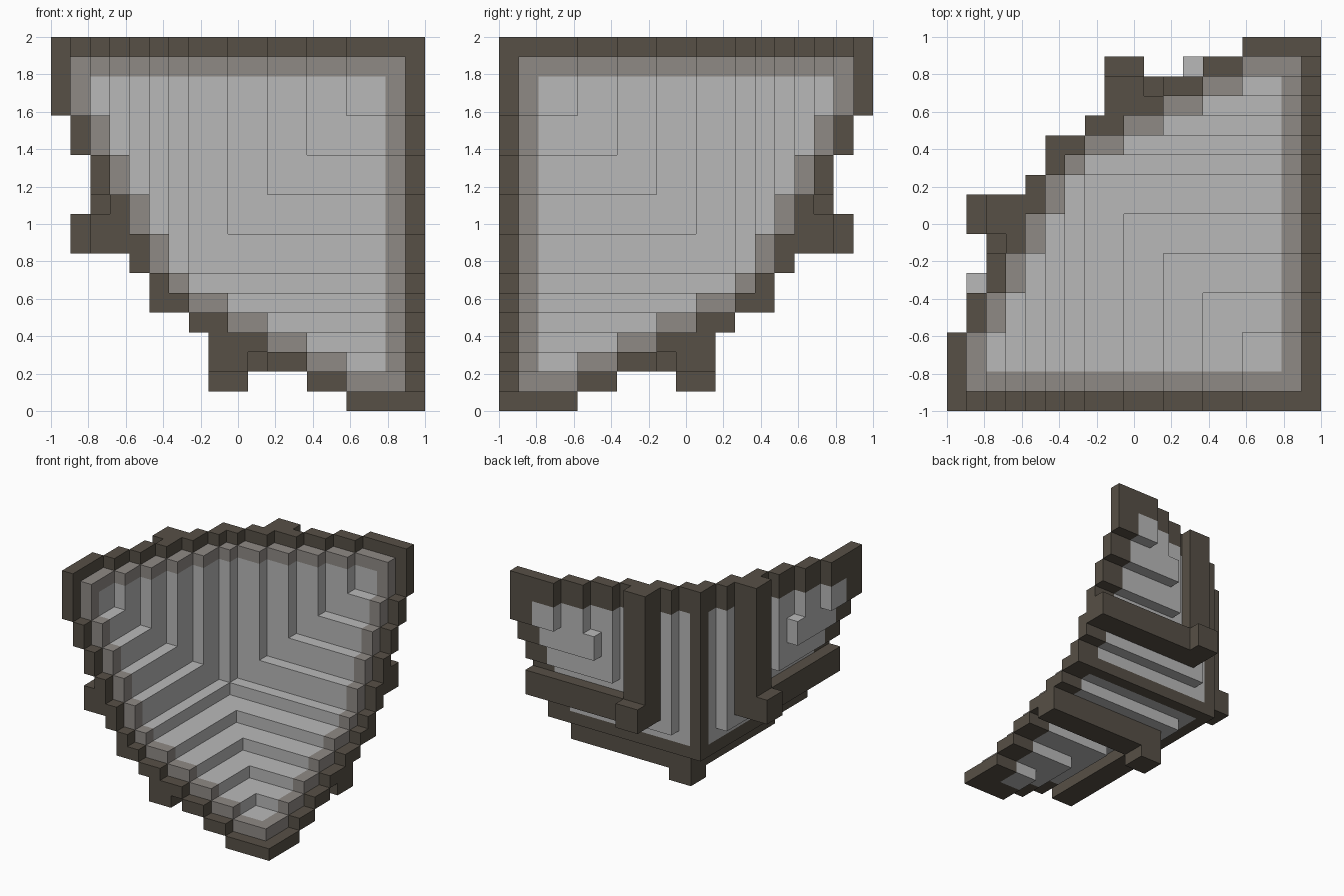
import bpy, bmesh
from itertools import product

if "Cube" in bpy.data.objects:
    bpy.data.objects.remove(bpy.data.objects["Cube"], do_unlink=True)

N = 19              # blocks along the longest side
U = 2.0 / N         # size of one block


def make_material(name, rgb):
    m = bpy.data.materials.new(name)
    m.use_nodes = True
    m.diffuse_color = (*rgb, 1)
    bsdf = next(n for n in m.node_tree.nodes if n.type == 'BSDF_PRINCIPLED')
    bsdf.inputs["Base Color"].default_value = (*rgb, 1)
    bsdf.inputs["Roughness"].default_value = 0.9
    return m


DARK, MID, LIGHT = 0, 1, 2
MATS = [make_material("dark_stone", (0.095, 0.080, 0.061)),
        make_material("warm_grey", (0.275, 0.254, 0.235)),
        make_material("light_grey", (0.485, 0.485, 0.485))]


def place(p):
    """Block units, counted from the near top corner, to world space."""
    return (1 - p[0] * U, -1 + p[1] * U, 2 - p[2] * U)


def finish(name, bm):
    mesh = bpy.data.meshes.new(name)
    bm.to_mesh(mesh)
    bm.free()
    for m in MATS:
        mesh.materials.append(m)
    ob = bpy.data.objects.new(name, mesh)
    bpy.context.collection.objects.link(ob)
    return ob


def quad(lo, hi, k, positive):
    """Corners of one side of the box lo..hi, facing along axis k."""
    i, j = (k + 1) % 3, (k + 2) % 3
    pts = []
    for di, dj in ((0, 0), (1, 0), (1, 1), (0, 1)):
        p = [0, 0, 0]
        p[k] = hi[k] if positive else lo[k]
        p[i] = hi[i] if di else lo[i]
        p[j] = hi[j] if dj else lo[j]
        pts.append(tuple(p))
    return pts if positive else pts[::-1]


def box(bm, lo, hi, mat):
    for k, pos in product(range(3), (False, True)):
        f = bm.faces.new([bm.verts.new(place(p)) for p in quad(lo, hi, k, pos)])
        f.material_index = mat


def vault(p, core, first):
    """Cube core with a stepped square tower on each of its three far sides."""
    top = max(p)
    if top < core:
        return True
    if sum(v >= core for v in p) > 1 and first >= core:
        return False
    rest = sorted(p)[1]
    step = top - first
    return 0 <= step < 5 and rest < 12 - 2 * step


def outer(p):
    return vault(p, 14, 14)


def hollow(p):
    # the rim layer is one block thick, the rest two
    return vault(p, 13, 13) if min(p) == 0 else vault(p, 12, 12)


def colour(p, outward):
    near = min(p)
    if outward:
        edge = sum(v >= 13 for v in p) > 1
        return DARK if near < 2 or edge else LIGHT
    return (DARK, MID, LIGHT)[min(near, 2)]


# Stepped shell
cells = {p for p in product(range(N), repeat=3) if outer(p) and not hollow(p)}
bm = bmesh.new()
verts = {}
for p in sorted(cells):
    hi = tuple(v + 1 for v in p)
    for k, pos in product(range(3), (False, True)):
        n = list(p)
        n[k] += 1 if pos else -1
        if tuple(n) in cells:
            continue
        ring = []
        for c in quad(p, hi, k, pos):
            if c not in verts:
                verts[c] = bm.verts.new(place(c))
            ring.append(verts[c])
        bm.faces.new(ring).material_index = colour(p, pos)
bmesh.ops.dissolve_limit(bm, angle_limit=0.01, verts=bm.verts[:],
                         edges=bm.edges[:], delimit={'MATERIAL'})
finish("stepped_shell", bm)

# Crossing ribs with a boss at the crossing, on each outer side
for k, side in enumerate(("side", "back", "bottom")):
    i, j = (k + 1) % 3, (k + 2) % 3

    def span(ri, rj, rk):
        lo, hi = [0] * 3, [0] * 3
        for axis, r in ((i, ri), (j, rj), (k, rk)):
            lo[axis], hi[axis] = r
        return lo, hi

    bm = bmesh.new()
    box(bm, *span((0, 11), (9, 11), (15, 17)), DARK)
    box(bm, *span((9, 11), (0, 9), (15, 17)), DARK)
    box(bm, *span((9, 11), (9, 11), (17, 18)), DARK)
    finish(side + "_ribs", bm)

# Small light studs on the two upright outer sides
for name, lo, hi in (("back_stud", (6, 17, 4), (7, 18, 6)),
                     ("side_stud", (17, 6, 4), (18, 7, 6))):
    bm = bmesh.new()
    box(bm, lo, hi, LIGHT)
    finish(name, bm)
